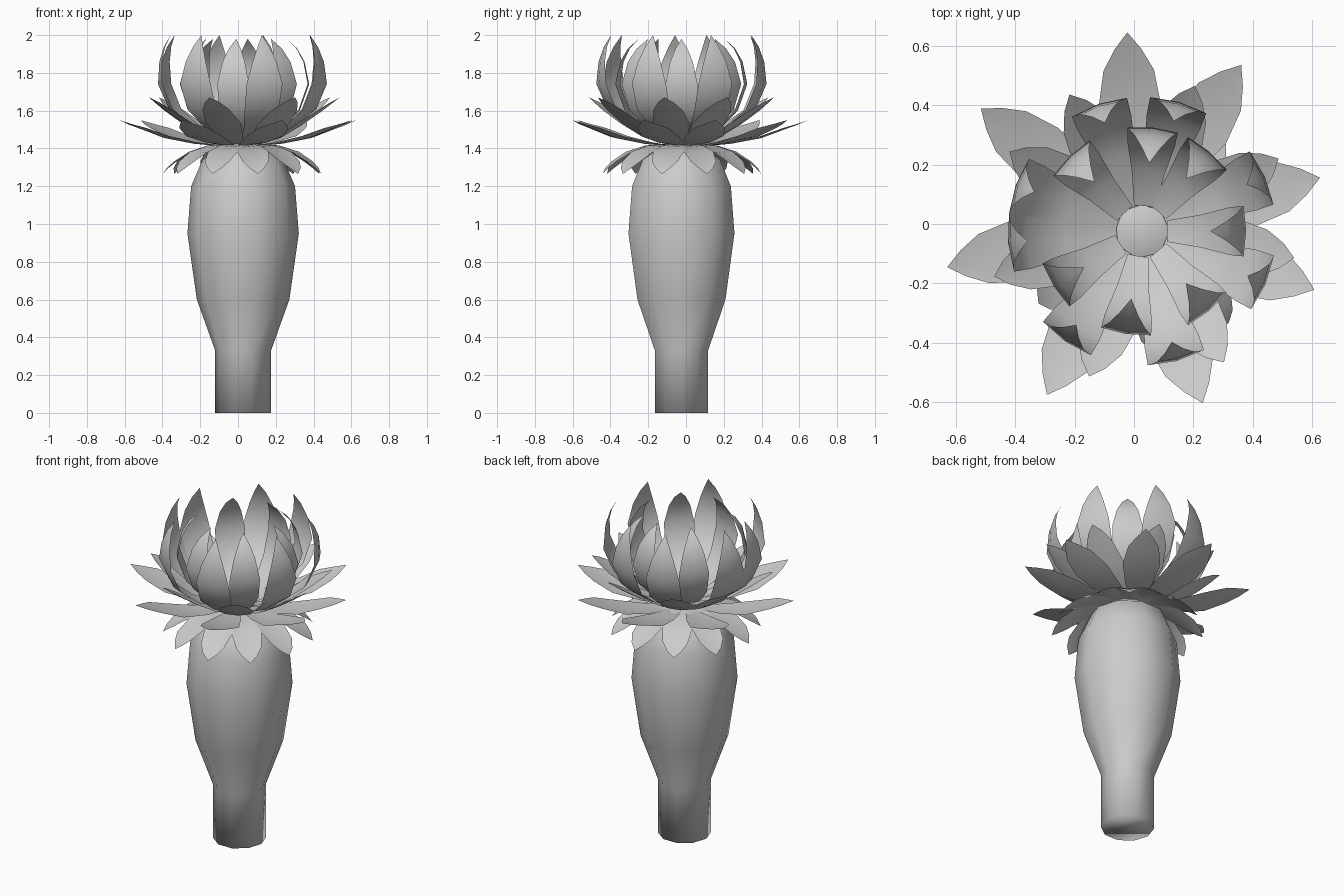
import bpy, bmesh, math
from mathutils import Vector

if "Cube" in bpy.data.objects:
    bpy.data.objects.remove(bpy.data.objects["Cube"])

CX, CY = 0.027, -0.024      # axis of the stalk


def finish(bm, name, angle):
    me = bpy.data.meshes.new(name)
    bm.to_mesh(me)
    bm.free()
    ob = bpy.data.objects.new(name, me)
    bpy.context.collection.objects.link(ob)
    bpy.ops.object.select_all(action='DESELECT')
    bpy.context.view_layer.objects.active = ob
    ob.select_set(True)
    bpy.ops.object.shade_smooth_by_angle(angle=math.radians(angle))
    return ob


def lathe(name, profile, sides):
    bm = bmesh.new()
    rings = []
    for r, z in profile:
        rings.append([bm.verts.new((CX + r * math.cos(2 * math.pi * i / sides),
                                    CY + r * math.sin(2 * math.pi * i / sides), z))
                      for i in range(sides)])
    for a, b in zip(rings, rings[1:]):
        for i in range(sides):
            j = (i + 1) % sides
            bm.faces.new((a[i], a[j], b[j], b[i]))
    bm.faces.new(rings[0][::-1])
    bm.faces.new(rings[-1])
    return finish(bm, name, 120)


def petal_ring(name, path, angles, cup, center=(CX, CY)):
    """path: (radius, height, half width) from base to pointed tip."""
    bm = bmesh.new()
    for deg in angles:
        a = math.radians(deg)
        out = Vector((math.cos(a), math.sin(a), 0))
        side = Vector((-math.sin(a), math.cos(a), 0))
        rows = []
        for k, (r, z, w) in enumerate(path):
            p, q = path[max(k - 1, 0)], path[min(k + 1, len(path) - 1)]
            t = Vector((q[0] - p[0], q[1] - p[1])).normalized()
            mid = Vector((*center, z)) + out * r
            if w == 0:
                rows.append([bm.verts.new(mid)])
                continue
            # edges lifted towards the inner face of the petal
            lift = (out * -t.y + Vector((0, 0, t.x))) * (w * cup)
            rows.append([bm.verts.new(mid + side * (w * s) + lift * (s * s))
                         for s in (-1, 0, 1)])
        for lo, hi in zip(rows, rows[1:]):
            for i in range(2):
                if len(hi) == 1:
                    bm.faces.new((lo[i], hi[0], lo[i + 1]))
                else:
                    bm.faces.new((lo[i], hi[i], hi[i + 1], lo[i + 1]))
    bmesh.ops.reverse_faces(bm, faces=bm.faces[:])
    return finish(bm, name, 60)


# Ten-sided swollen stalk
lathe("stalk", [(0.148, 0), (0.148, 0.33), (0.245, 0.60), (0.295, 0.95),
                (0.275, 1.20), (0.215, 1.34), (0.09, 1.425)], 10)

# Upright inner petals with tips leaning in
petal_ring("inner_petals",
           [(0.085, 1.45, 0.036), (0.20, 1.50, 0.055), (0.30, 1.60, 0.08),
            (0.35, 1.74, 0.085), (0.325, 1.86, 0.06), (0.285, 1.93, 0.032),
            (0.23, 1.98, 0)],
           [0, 50, 84, 134, 212, 261, 310], 0.1)

# Upright outer petals
petal_ring("upright_petals",
           [(0.085, 1.44, 0.036), (0.26, 1.50, 0.065), (0.39, 1.60, 0.093),
            (0.452, 1.74, 0.098), (0.445, 1.86, 0.065), (0.42, 1.94, 0.032),
            (0.385, 2.0, 0)],
           [24, 74, 109, 160, 185, 235, 285, 337], 0.12)

# Raised short petals
petal_ring("raised_petals",
           [(0.08, 1.42, 0.03), (0.20, 1.455, 0.07), (0.31, 1.52, 0.098),
            (0.42, 1.595, 0.078), (0.48, 1.64, 0.042), (0.52, 1.67, 0)],
           [28, 70, 118, 149, 197, 250, 302, 350], 0.12)

# Wide spreading petals
petal_ring("spreading_petals",
           [(0.08, 1.41, 0.03), (0.24, 1.425, 0.075), (0.40, 1.455, 0.105),
            (0.52, 1.50, 0.085), (0.59, 1.525, 0.045), (0.645, 1.55, 0)],
           [14, 56, 92, 143, 193, 243, 291, 340], 0.1, (0, 0))

# Drooping lowest petals
petal_ring("drooping_petals",
           [(0.08, 1.42, 0.03), (0.18, 1.41, 0.06), (0.28, 1.375, 0.083),
            (0.36, 1.325, 0.07), (0.40, 1.293, 0.04), (0.425, 1.265, 0)],
           [215 + i * 360 / 11 for i in range(11)], 0.1)
